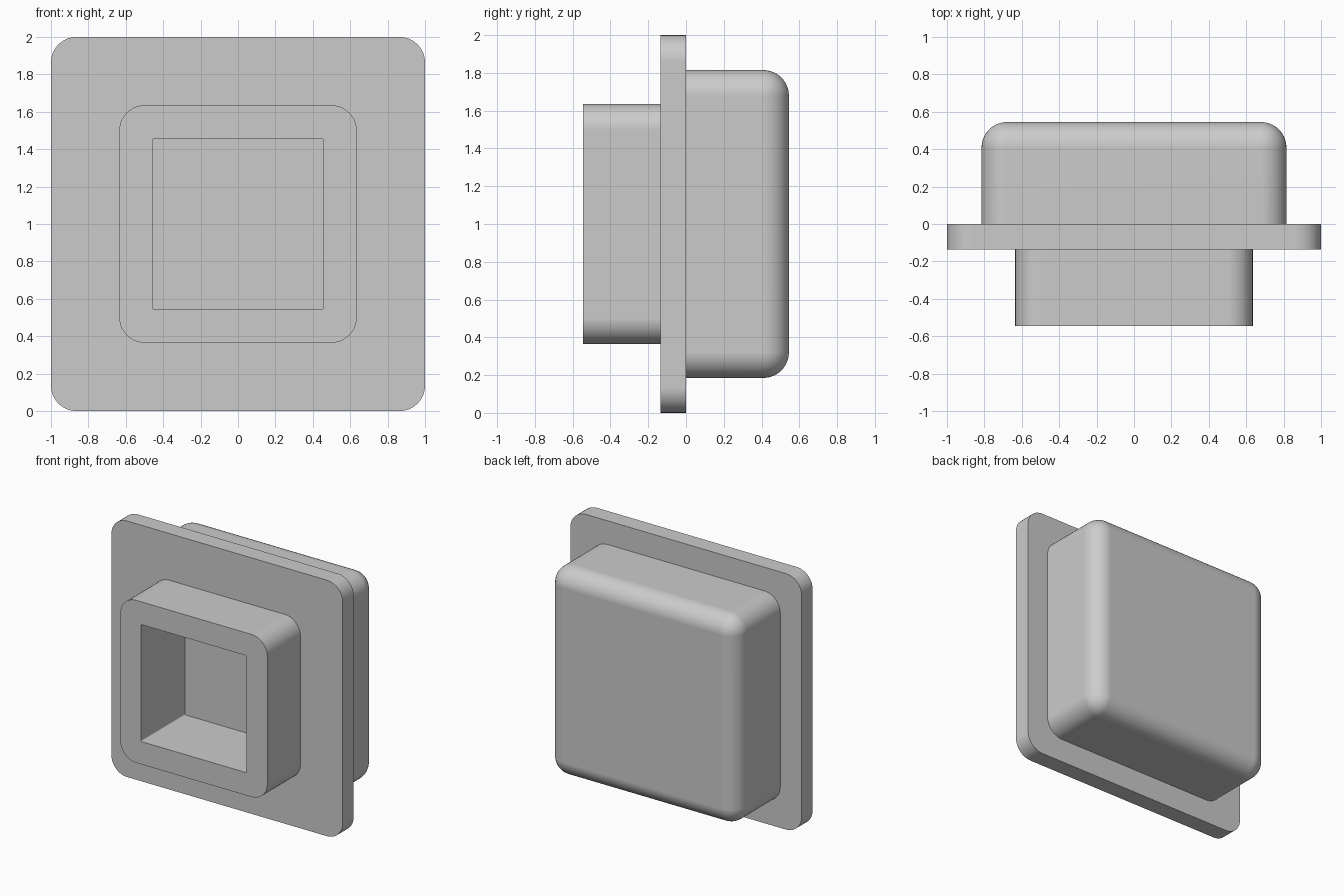
import bpy
import bmesh
from math import sin, cos, pi, radians

cube = bpy.data.objects.get("Cube")
if cube:
    bpy.data.objects.remove(cube, do_unlink=True)

grey = bpy.data.materials.new("plain_grey")
grey.use_nodes = True
colour = (0.6, 0.6, 0.6, 1)
grey.diffuse_color = colour
grey.node_tree.nodes["Principled BSDF"].inputs["Base Color"].default_value = colour

STEPS = 10  # segments per rounded corner


def rounded_square(bm, y, half, radius):
    """Ring of vertices around a rounded square facing the front."""
    ring = []
    for corner, (sx, sz) in enumerate([(1, 1), (-1, 1), (-1, -1), (1, -1)]):
        for i in range(STEPS + 1):
            a = (corner + i / STEPS) * pi / 2
            ring.append(bm.verts.new((sx * (half - radius) + radius * cos(a), y,
                                      1 + sz * (half - radius) + radius * sin(a))))
    return ring


def loft(name, sections, cap_start=False, cap_end=False):
    """Skin a list of (y, half width, corner radius) sections."""
    bm = bmesh.new()
    rings = [rounded_square(bm, *s) for s in sections]
    for a, b in zip(rings, rings[1:]):
        for i in range(len(a)):
            j = (i + 1) % len(a)
            bm.faces.new((a[i], b[i], b[j], a[j]))
    if cap_start:
        bm.faces.new(rings[0])
    if cap_end:
        bm.faces.new(rings[-1][::-1])
    bmesh.ops.remove_doubles(bm, verts=bm.verts, dist=0.0001)
    mesh = bpy.data.meshes.new(name)
    bm.to_mesh(mesh)
    bm.free()
    mesh.materials.append(grey)
    obj = bpy.data.objects.new(name, mesh)
    bpy.context.collection.objects.link(obj)
    bpy.ops.object.select_all(action='DESELECT')
    obj.select_set(True)
    bpy.context.view_layer.objects.active = obj
    bpy.ops.object.shade_smooth_by_angle(angle=radians(35))
    # Keep the broad faces flat beside the rounded edges
    normals = obj.modifiers.new("flat_faces", 'WEIGHTED_NORMAL')
    normals.keep_sharp = True
    return obj


FRONT, BACK, PLATE = -0.545, 0.545, -0.135
R = 0.136
hole, stem, body = 0.457, 0.635, 0.815

# Square socket: blind hole, front rim and outer wall
loft("socket", [(0, hole, 0.01), (FRONT, hole, 0.01),
                (FRONT, stem, R), (PLATE, stem, R)], cap_start=True)

# Wide flange plate
loft("flange", [(PLATE, stem, R), (PLATE, 1, R), (0, 1, R), (0, body, R)])

# Rear cap with a rounded back edge
fillet = []
for i in range(STEPS + 1):
    a = i / STEPS * pi / 2
    fillet.append((BACK - R + R * sin(a), body - R + R * cos(a), R * cos(a)))
loft("rear_cap", [(0, body, R)] + fillet, cap_end=True)
